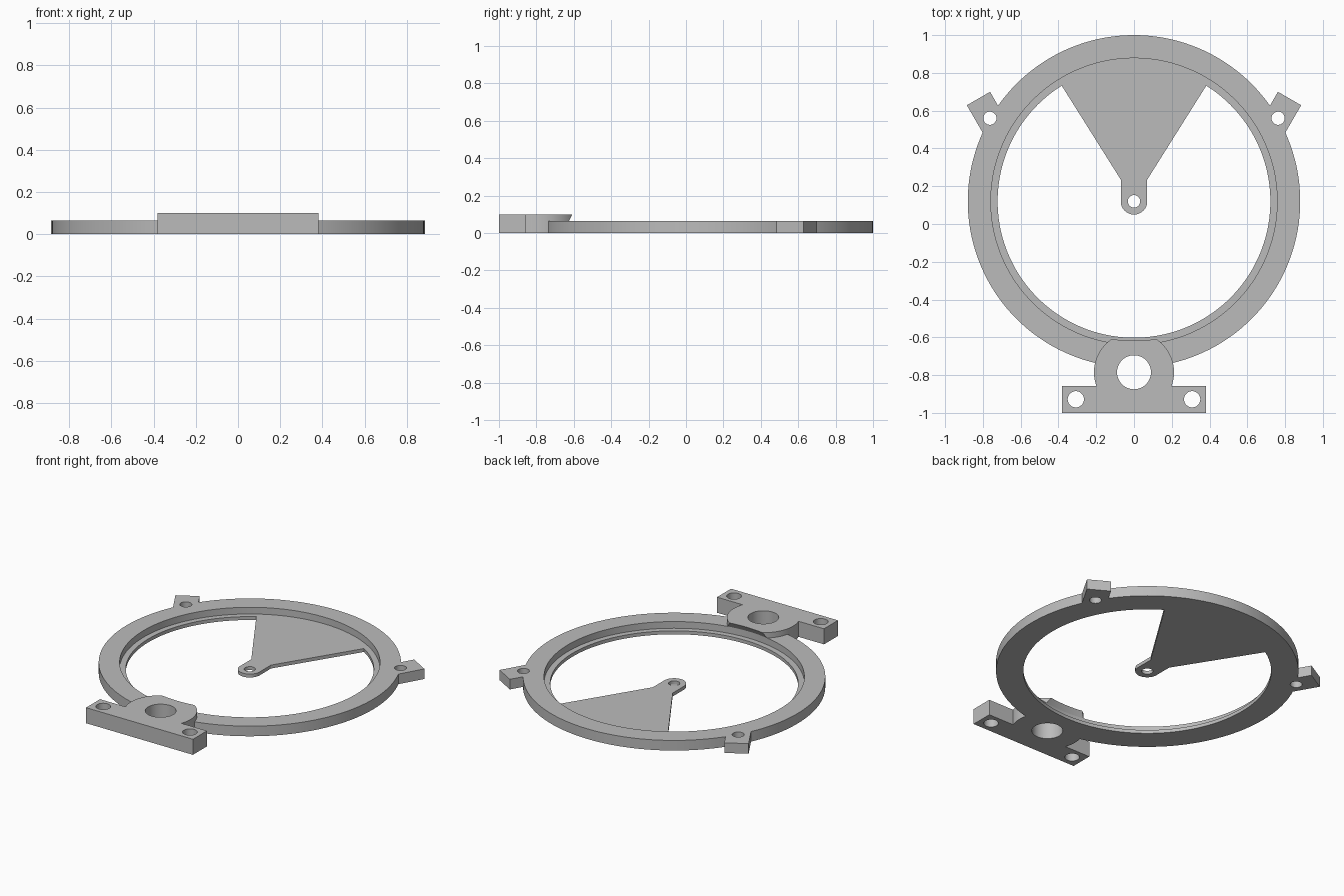
import bpy, bmesh
from math import sin, cos, pi, radians, hypot, atan2

cube = bpy.data.objects.get("Cube")
if cube:
    bpy.data.objects.remove(cube)

grey = bpy.data.materials.new("plain_grey")
grey.use_nodes = True
colour = (0.5, 0.5, 0.5, 1)
grey.diffuse_color = colour
grey.node_tree.nodes["Principled BSDF"].inputs["Base Color"].default_value = colour

CY = 0.12            # y of the ring centre
RING_H = 0.065
LEDGE_H = 0.022
BRACKET_H = 0.1


def arc(cx, cy, r, a0=0, a1=2 * pi, n=48, closed=True):
    steps = n if closed else n - 1
    return [(cx + r * cos(a0 + (a1 - a0) * i / steps),
             cy + r * sin(a0 + (a1 - a0) * i / steps)) for i in range(n)]


def loft(name, sections):
    """Closed solid through (outline, z) sections with equal point counts."""
    bm = bmesh.new()
    loops = [[bm.verts.new((x, y, z)) for x, y in pts] for pts, z in sections]
    for low, high in zip(loops, loops[1:]):
        for i in range(len(low)):
            j = (i + 1) % len(low)
            bm.faces.new((low[i], low[j], high[j], high[i]))
    bm.faces.new(loops[0][::-1])
    bm.faces.new(loops[-1])
    bmesh.ops.recalc_face_normals(bm, faces=bm.faces)
    mesh = bpy.data.meshes.new(name)
    bm.to_mesh(mesh)
    bm.free()
    mesh.materials.append(grey)
    ob = bpy.data.objects.new(name, mesh)
    bpy.context.collection.objects.link(ob)
    return ob


def prism(name, pts, z0, z1):
    return loft(name, [(pts, z0), (pts, z1)])


def combine(target, tool, operation):
    mod = target.modifiers.new(operation.lower(), 'BOOLEAN')
    mod.operation = operation
    mod.solver = 'EXACT'
    mod.object = tool
    bpy.context.view_layer.objects.active = target
    bpy.ops.object.modifier_apply(modifier=mod.name)
    bpy.data.objects.remove(tool)


# Ring blank
body = prism("ring_mount", arc(0, CY, 0.88, n=144), 0, RING_H)

# Slanted ears, mirrored left and right
for side in (1, -1):
    a = radians(60)
    corners = [(0.8, 0.31), (0.987, 0.31), (0.987, 0.452), (0.8, 0.452)]
    pts = [(side * (u * cos(a) + v * sin(a)), u * sin(a) - v * cos(a))
           for u, v in corners]
    combine(body, prism("ear", pts, 0, RING_H), 'UNION')

# Round boss and mounting bar
combine(body, prism("boss", arc(0, -0.785, 0.212, n=64), 0, BRACKET_H), 'UNION')
bar = [(-0.38, -1), (0.38, -1), (0.38, -0.858), (-0.38, -0.858)]
combine(body, prism("bar", bar, 0, BRACKET_H), 'UNION')

# Stepped opening, narrowing again where it trims the boss
steps = [(0.722, -0.1), (0.722, LEDGE_H), (0.758, LEDGE_H),
         (0.758, RING_H), (0.738, BRACKET_H), (0.738, 0.2)]
opening = loft("opening", [(arc(0, CY, r, n=144), z) for r, z in steps])
combine(body, opening, 'DIFFERENCE')

# Fan-shaped plate reaching to a rounded hub at the centre
edge = atan2(0.64, 0.4)
fan = (arc(0, CY, 0.745, edge, pi - edge, 24, False)
       + [(-0.07, 0.235)]
       + arc(0, CY, 0.07, pi, 2 * pi, 24, False)
       + [(0.07, 0.235)])
combine(body, prism("fan_plate", fan, 0, LEDGE_H), 'UNION')

# Through holes: hub, boss, bar and ears
holes = [(0, CY, 0.033), (0, -0.785, 0.09)]
for side in (1, -1):
    holes += [(side * 0.308, -0.928, 0.043), (side * 0.763, 0.56, 0.035)]
for x, y, r in holes:
    combine(body, prism("hole", arc(x, y, r), -0.1, 0.2), 'DIFFERENCE')

# Smooth curved walls, crisp edges
bpy.ops.object.select_all(action='DESELECT')
body.select_set(True)
bpy.context.view_layer.objects.active = body
bpy.ops.object.shade_smooth_by_angle(angle=radians(20))
